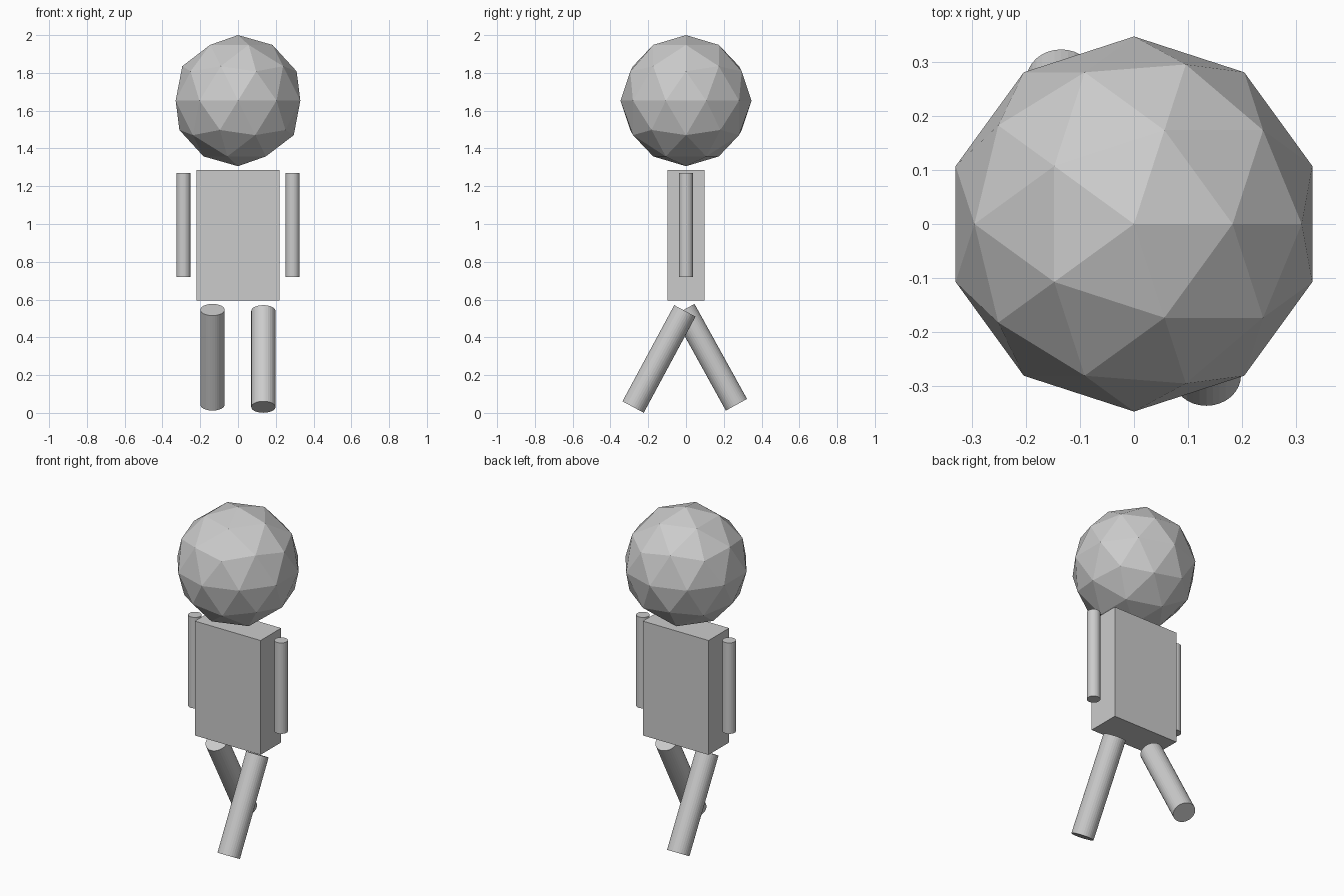
import bpy
from mathutils import Vector

if "Cube" in bpy.data.objects:
    bpy.data.objects.remove(bpy.data.objects["Cube"])


def rod(name, top, bottom, radius):
    """Cylinder running between two points."""
    top, bottom = Vector(top), Vector(bottom)
    axis = top - bottom
    bpy.ops.mesh.primitive_cylinder_add(
        vertices=32, radius=radius, depth=axis.length,
        location=(top + bottom) / 2,
        rotation=axis.to_track_quat('Z', 'Y').to_euler())
    bpy.context.object.name = name


# Head: faceted ball
bpy.ops.mesh.primitive_ico_sphere_add(
    subdivisions=2, radius=0.347, location=(0, 0, 1.653))
bpy.context.object.name = "head"

# Torso: plain block
bpy.ops.mesh.primitive_cube_add(size=1, location=(0, 0, 0.941))
torso = bpy.context.object
torso.name = "torso"
torso.scale = (0.44, 0.197, 0.692)

# Arms: upright rods beside the torso
for side, x in (("left", -0.289), ("right", 0.289)):
    rod(side + "_arm", (x, 0, 1.27), (x, 0, 0.72), 0.037)

# Legs: striding, one back and one forward
rod("left_leg", (-0.135, -0.011, 0.546), (-0.135, 0.267, 0.043), 0.064)
rod("right_leg", (0.134, -0.006, 0.540), (0.134, -0.280, 0.031), 0.064)
